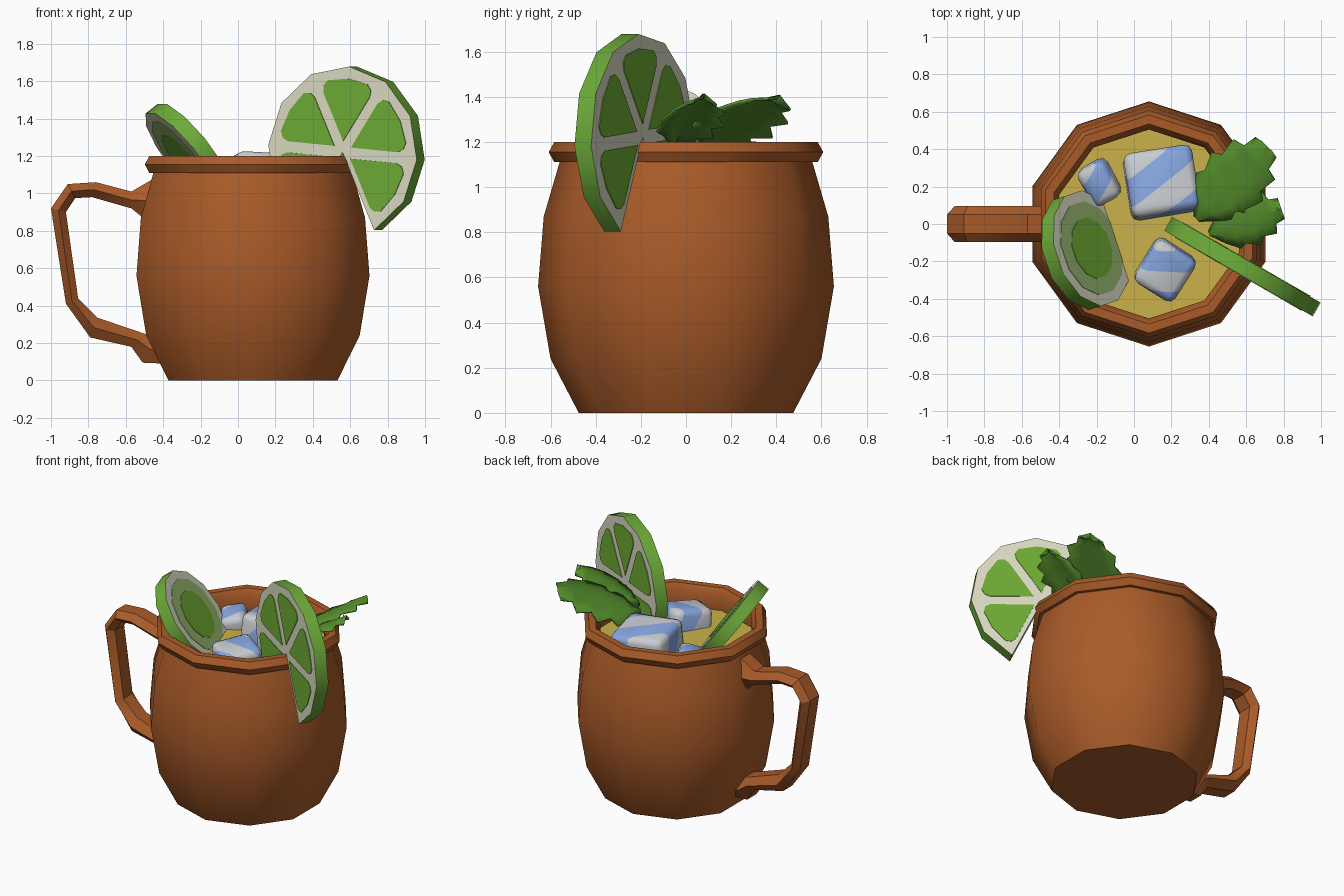
import bpy, bmesh, math
from mathutils import Matrix, Vector

if "Cube" in bpy.data.objects:
    bpy.data.objects.remove(bpy.data.objects["Cube"])


def mat(name, r, g, b):
    m = bpy.data.materials.new(name)
    m.diffuse_color = (r, g, b, 1)
    m.use_nodes = True
    m.node_tree.nodes["Principled BSDF"].inputs["Base Color"].default_value = m.diffuse_color
    return m


COPPER = mat("copper", 0.40, 0.105, 0.022)
DRINK = mat("golden_drink", 0.60, 0.45, 0.07)
ICE = mat("ice_blue", 0.24, 0.38, 0.74)
FROST = mat("ice_frost", 0.58, 0.60, 0.64)
RIND = mat("lime_rind", 0.15, 0.40, 0.04)
PITH = mat("lime_pith", 0.72, 0.72, 0.56)
FLESH = mat("lime_flesh", 0.16, 0.42, 0.035)
PALE = mat("pale_flesh", 0.33, 0.50, 0.17)
MINT = mat("mint_green", 0.09, 0.27, 0.025)


def finish(name, bm, mats, angle=40, matrix=None):
    if matrix:
        bm.transform(matrix)
    bmesh.ops.recalc_face_normals(bm, faces=bm.faces)
    me = bpy.data.meshes.new(name)
    bm.to_mesh(me)
    bm.free()
    for m in mats:
        me.materials.append(m)
    ob = bpy.data.objects.new(name, me)
    bpy.context.collection.objects.link(ob)
    bpy.ops.object.select_all(action='DESELECT')
    ob.select_set(True)
    bpy.context.view_layer.objects.active = ob
    bpy.ops.object.shade_smooth_by_angle(angle=math.radians(angle))
    return ob


def loft(bm, rings, closed_ends=True):
    """Join rings of points with quads and cap the two ends."""
    vs = [[bm.verts.new(p) for p in ring] for ring in rings]
    n = len(vs[0])
    for a, b in zip(vs, vs[1:]):
        for i in range(n):
            j = (i + 1) % n
            bm.faces.new((a[i], a[j], b[j], b[i]))
    if closed_ends:
        bm.faces.new(vs[0][::-1])
        bm.faces.new(vs[-1])


def polar(r, deg):
    a = math.radians(deg)
    return r * math.cos(a), r * math.sin(a)


# Mug: ten-sided barrel with a rolled lip
CX = 0.08
profile = [(0.475, 0), (0.60, 0.24), (0.655, 0.56), (0.63, 0.87), (0.56, 1.11), (0.583, 1.11),
           (0.608, 1.155), (0.583, 1.2), (0.535, 1.2), (0.505, 1.155), (0.515, 1.03)]


def decagon(r, z):
    return [(CX + x, y, z) for x, y in (polar(r, 90 + 36 * i) for i in range(10))]


bm = bmesh.new()
loft(bm, [decagon(r, z) for r, z in profile])
finish("mug_body", bm, [COPPER])

# Drink surface
bm = bmesh.new()
bm.faces.new([bm.verts.new(p) for p in decagon(0.512, 1.05)])
finish("drink_surface", bm, [DRINK])

# Handle: six-sided section following outer and inner outlines
pairs = [((-0.45, 1.08), (-0.47, 0.84)), ((-0.57, 1.01), (-0.57, 0.92)),
         ((-0.76, 1.06), (-0.78, 0.98)), ((-0.91, 1.05), (-0.87, 0.975)),
         ((-1.0, 0.92), (-0.92, 0.90)), ((-0.92, 0.41), (-0.855, 0.44)),
         ((-0.79, 0.23), (-0.75, 0.335)), ((-0.57, 0.18), (-0.50, 0.25)),
         ((-0.51, 0.095), (-0.43, 0.24)), ((-0.39, 0.09), (-0.40, 0.23))]
bm = bmesh.new()
rings = []
for (ox, oz), (ix, iz) in pairs:
    mx, mz = (ox + ix) / 2, (oz + iz) / 2
    rings.append([(ox, -0.05, oz), (mx, -0.095, mz), (ix, -0.05, iz),
                  (ix, 0.05, iz), (mx, 0.095, mz), (ox, 0.05, oz)])
loft(bm, rings)
finish("mug_handle", bm, [COPPER], 30)


def frame(x, y, n, loc):
    m = Matrix((x, y, n)).transposed().to_4x4()
    m.translation = loc
    return m


def prism(bm, pts, z0, z1, side=0, cap=0):
    """Extruded outline; sides touching the centre point count as caps."""
    lo = [bm.verts.new((x, y, z0)) for x, y in pts]
    hi = [bm.verts.new((x, y, z1)) for x, y in pts]
    for f in (bm.faces.new(lo[::-1]), bm.faces.new(hi)):
        f.material_index = cap
    for i in range(len(pts)):
        j = (i + 1) % len(pts)
        f = bm.faces.new((lo[i], lo[j], hi[j], hi[i]))
        centre = min(Vector(pts[i]).length, Vector(pts[j]).length) < 1e-6
        f.material_index = cap if centre else side


# Large lime wheel on the rim: five of six segments remain
R, T, START = 0.46, 0.0425, -65
place = frame(Vector((0.866, -0.5, 0)), Vector((0, 0, 1)), Vector((-0.5, -0.866, 0)),
              Vector((0.58, -0.228, 1.22)))
bm = bmesh.new()
prism(bm, [(0, 0)] + [polar(R, START + 30 * i) for i in range(11)], -T, T, 0, 1)
finish("lime_wheel", bm, [RIND, PITH], 40, place)

bm = bmesh.new()
for k in range(5):
    mid = START + 30 + 60 * k
    outline = [polar(0.06, mid)] + [polar(r, mid + d) for r, d in (
        (0.34, -25), (0.375, -23), (0.395, -18), (0.395, 0), (0.395, 18), (0.375, 23), (0.34, 25))]
    for s in (-1, 1):
        prism(bm, outline, *sorted((s * (T - 0.002), s * (T + 0.004))))
finish("lime_wheel_segments", bm, [FLESH], 40, place)

# Small lime slice leaning on the left of the rim
n = Vector((0.76, 0.25, 0.60)).normalized()
up = (Vector((0, 0, 1)) - n * n.z).normalized()
place = frame(up.cross(n), up, n, Vector((-0.26, -0.14, 1.205)))
bm = bmesh.new()
for r, t, side, cap in ((0.32, 0.042, 0, 1), (0.26, 0.045, 2, 2), (0.17, 0.048, 3, 3)):
    prism(bm, [polar(r, 15 + 30 * i) for i in range(12)], -t, t, side, cap)
finish("lime_slice", bm, [RIND, PITH, PALE, FLESH], 40, place)


# Ice cubes: bevelled boxes cut into diagonal bands of two colours
def ice(name, loc, size, rot, band, shift):
    bm = bmesh.new()
    bmesh.ops.create_cube(bm, size=1)
    bmesh.ops.scale(bm, vec=size, verts=bm.verts)
    bmesh.ops.bevel(bm, geom=list(bm.edges), offset=0.04, segments=2, profile=0.5,
                    affect='EDGES')
    d = Vector((-0.45, 0.8, 0.4)).normalized()
    for k in range(-5, 6):
        bmesh.ops.bisect_plane(bm, geom=bm.verts[:] + bm.edges[:] + bm.faces[:],
                               plane_co=d * (k * band + shift), plane_no=d)
    for f in bm.faces:
        f.material_index = math.floor((f.calc_center_median().dot(d) - shift) / band) % 2
    m = Matrix.Translation(loc)
    for a, axis in zip(rot, "ZYX"):
        m = m @ Matrix.Rotation(math.radians(a), 4, axis)
    finish(name, bm, [ICE, FROST], 50, m)


ice("ice_cube_large", (0.145, 0.215, 1.035), (0.37, 0.35, 0.34), (9, 3, -6), 0.12, 0.05)
ice("ice_cube_front", (0.165, -0.24, 1.05), (0.25, 0.27, 0.24), (-32, 6, 6), 0.10, 0.05)
ice("ice_cube_small", (-0.18, 0.23, 1.03), (0.17, 0.22, 0.22), (28, -12, 8), 0.10, 0.0)


# Mint leaves: jagged, lightly folded blades rising over the rim
def leaf(name, base, tip, half_width, lift):
    base, tip = Vector(base), Vector(tip)
    side = Vector((base.y - tip.y, tip.x - base.x)).normalized()
    rows = [(0, 0.1), (0.18, 0.6), (0.34, 0.95), (0.42, 0.82), (0.6, 1.05), (0.66, 0.78),
            (0.85, 0.85), (0.88, 0.5), (1.02, 0.42), (0.98, 0.02)]
    bm = bmesh.new()
    grid = []
    for i, (s, w) in enumerate(rows):
        row = []
        for k in (-1, -0.5, 0, 0.5, 1):
            p = base.lerp(tip, s) + side * (k * w * half_width)
            fold = 0.03 * (1 - abs(k)) + (0.012 if i % 2 else -0.012) * abs(k)
            row.append(bm.verts.new((p.x, p.y, lift + 0.5 * p.x + 0.07 * p.y + fold)))
        grid.append(row)
    for a, b in zip(grid, grid[1:]):
        for i in range(4):
            bm.faces.new((a[i], a[i + 1], b[i + 1], b[i]))
    ob = finish(name, bm, [MINT], 30)
    ob.modifiers.new("thickness", 'SOLIDIFY').thickness = 0.012


leaf("mint_leaf_back", (0.34, 0.03), (0.70, 0.40), 0.18, 0.99)
leaf("mint_leaf_front", (0.40, -0.05), (0.78, 0.08), 0.14, 0.985)
